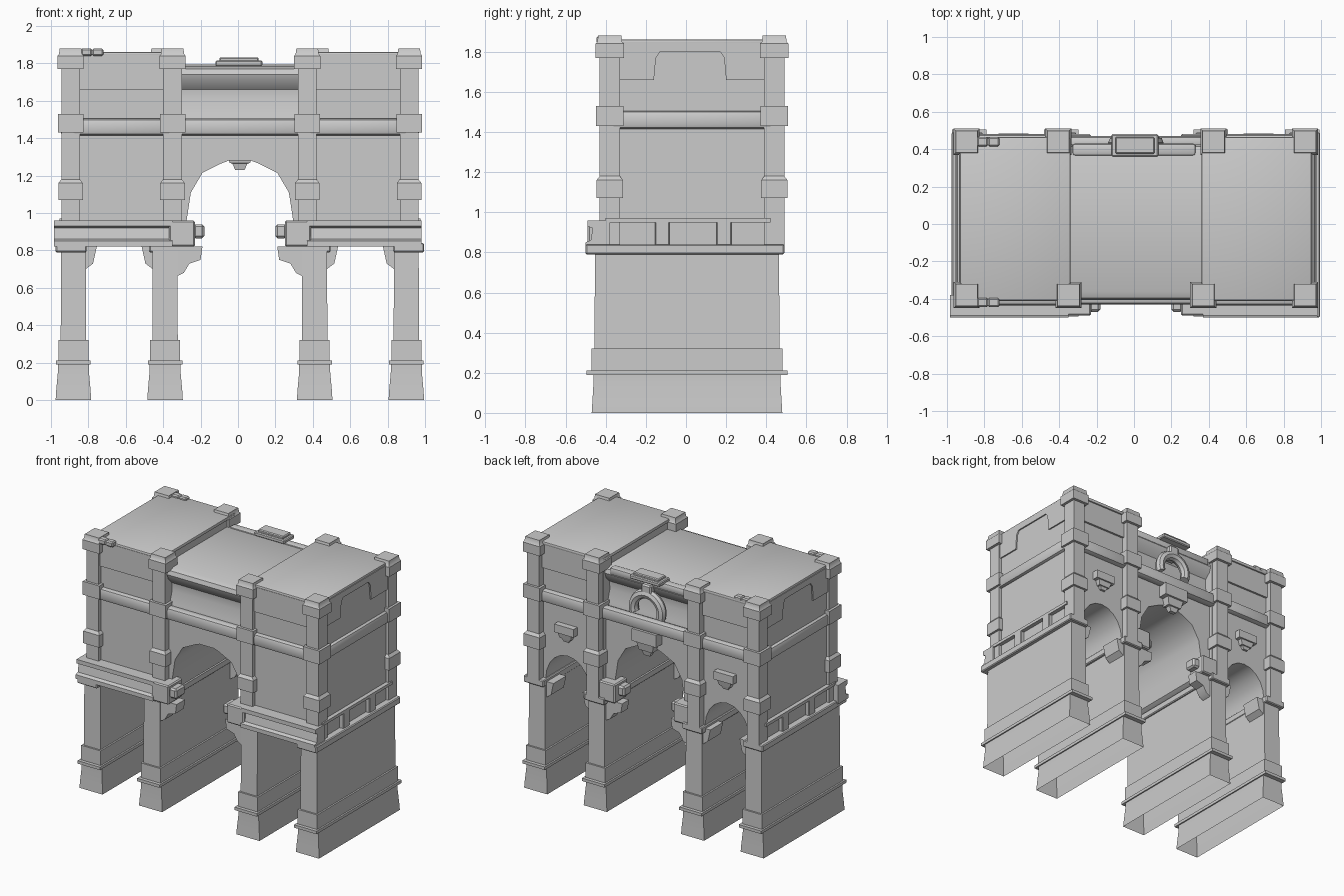
import bpy, bmesh, math
from mathutils import Vector

if "Cube" in bpy.data.objects:
    bpy.data.objects.remove(bpy.data.objects["Cube"], do_unlink=True)

stone = bpy.data.materials.new("grey_stone")
stone.use_nodes = True
COLOUR = (0.6, 0.6, 0.6, 1)
stone.diffuse_color = COLOUR
stone.node_tree.nodes["Principled BSDF"].inputs["Base Color"].default_value = COLOUR
parts = []
CX = 0.01


def finish(name, bm, bevel=0, segments=1):
    bmesh.ops.recalc_face_normals(bm, faces=bm.faces)
    if bevel:
        bmesh.ops.bevel(bm, geom=bm.edges[:], offset=bevel, segments=segments,
                        profile=0.5, affect='EDGES')
    mesh = bpy.data.meshes.new(name)
    bm.to_mesh(mesh)
    bm.free()
    mesh.materials.append(stone)
    ob = bpy.data.objects.new(name, mesh)
    bpy.context.collection.objects.link(ob)
    parts.append(ob)


def prism(name, pts, axis, a, b, bevel=0, segments=1):
    """Extrude an outline along x (outline in y,z) or along y (outline in x,z)."""
    bm = bmesh.new()
    place = (lambda p, d: (d, p[0], p[1])) if axis == 'x' else (lambda p, d: (p[0], d, p[1]))
    lo = [bm.verts.new(place(p, a)) for p in pts]
    hi = [bm.verts.new(place(p, b)) for p in pts]
    n = len(pts)
    caps = [bm.faces.new(lo), bm.faces.new(hi)]
    for i in range(n):
        bm.faces.new((lo[i], lo[(i + 1) % n], hi[(i + 1) % n], hi[i]))
    if n > 4:
        for cap in caps:
            cap.normal_update()
        bmesh.ops.triangulate(bm, faces=caps)
    finish(name, bm, bevel, segments)


def box(name, x, y, z, bevel=0, segments=1):
    x0, x1 = sorted(x)
    prism(name, [(x0, z[0]), (x1, z[0]), (x1, z[1]), (x0, z[1])], 'y', *y, bevel, segments)


def stack(name, cx, cy, rings, open_bottom=False):
    """Rectangular rings (z, half x, half y) joined from bottom to top."""
    bm = bmesh.new()
    loops = [[bm.verts.new((cx + sx * hx, cy + sy * hy, z))
              for sx, sy in ((-1, -1), (1, -1), (1, 1), (-1, 1))] for z, hx, hy in rings]
    if not open_bottom:
        bm.faces.new(loops[0])
    bm.faces.new(loops[-1])
    for a, b in zip(loops, loops[1:]):
        for i in range(4):
            j = (i + 1) % 4
            bm.faces.new((a[i], a[j], b[j], b[i]))
    finish(name, bm)


LEG = [(0, .095, .475), (.05, .092, .472), (.15, .083, .466), (.19, .083, .466), (.19, .092, .5),
       (.212, .092, .5), (.212, .08, .475), (.32, .08, .475), (.32, .068, .462), (.8, .066, .458)]
PILLAR = [(.82, .05, .05), (1.07, .05, .05), (1.07, .066, .066), (1.16, .066, .066),
          (1.18, .05, .05), (1.43, .05, .05), (1.43, .068, .068), (1.53, .068, .068),
          (1.53, .05, .05), (1.77, .05, .05), (1.77, .07, .07), (1.84, .07, .07),
          (1.85, .062, .062), (1.88, .058, .058)]
KEYSTONE = [(0, .25, .3), (.18, .4, .45), (.2, .55, .6), (.5, .7, .8), (.52, 1, 1), (1, 1, 1)]


def keystone(name, x, y, z0, height, hx, hy):
    stack(name, x, y, [(z0 + k * height, a * hx, b * hy) for k, a, b in KEYSTONE])


# vault outline between a pair of legs
vault = [(.655 + .18 * math.cos(t), .84 + .21 * math.sin(t))
         for t in [math.pi * i / 10 for i in range(11)]]

for s, side in ((-1, "right"), (1, "left")):
    def X(v):
        return CX + s * v

    def span(a, b):
        return (X(a), X(b))

    # legs, hollow underneath, with their capitals
    for d, kind in ((.89, "outer"), (.40, "inner")):
        stack(f"{side}_{kind}_leg", X(d), .005, LEG, open_bottom=True)
    box(f"{side}_outer_capital", span(.82, .985), (-.5, .49), (.79, .84), .006)
    box(f"{side}_inner_capital", span(.32, .485), (-.45, .49), (.79, .84), .006)

    # tower body with a vault cut through its underside
    outline = [(.935, .82), (.935, 1.84), (.36, 1.84), (.36, .82), (.475, .82)]
    outline += vault[::-1] + [(.835, .82)]
    prism(f"{side}_tower", [(X(a), b) for a, b in outline], 'y', -.39, .44)
    box(f"{side}_tower_front_wall", span(.36, .935), (-.4, -.36), (.82, 1.84))
    box(f"{side}_tower_roof", span(.35, .94), (-.41, .465), (1.835, 1.862), .01, 2)

    # overhanging flaps around the roof
    for y0, y1, label in ((-.412, -.39, "front"), (.435, .455, "back")):
        box(f"{side}_{label}_flap", span(.40, .86), (y0, y1), (1.66, 1.845))
    flap = [(-.33, 1.845), (-.33, 1.66), (-.16, 1.66), (-.15, 1.77), (-.13, 1.8), (.17, 1.8),
            (.19, 1.77), (.2, 1.66), (.39, 1.66), (.39, 1.845)]
    prism(f"{side}_side_flap", flap, 'x', X(.93), X(.945))

    # corner pillars
    for px, py, label in ((.905, -.38, "outer_front"), (.36, -.38, "inner_front"),
                          (.905, .44, "outer_back"), (.415, .44, "inner_back")):
        stack(f"{side}_{label}_pillar", X(px), py, PILLAR)

    # horizontal rails between pillars
    box(f"{side}_front_rail", span(.36, .905), (-.435, -.36), (1.415, 1.505), .022, 2)
    box(f"{side}_back_rail", span(.41, .905), (.4, .48), (1.415, 1.505), .022, 2)
    box(f"{side}_side_rail", span(.88, .96), (-.38, .44), (1.415, 1.505), .022, 2)

    # balustrade on the outer side
    box(f"{side}_balustrade_lip", span(.92, .965), (-.4, .42), (.95, .972))
    for y in (-.118, .19):
        box(f"{side}_baluster", span(.92, .965), (y - .037, y + .037), (.835, .955), .005)

    # moulded front plinth
    far = .995 if s < 0 else .97
    plinth = [(-.38, .82), (-.5, .82), (-.5, .85), (-.475, .86), (-.465, .92),
              (-.49, .93), (-.49, .96), (-.38, .96)]
    prism(f"{side}_front_plinth", plinth, 'x', X(.36), X(far))

    # bracket blocks and corbels beside the central arch
    corbel = [(.34, .66), (.3, .68), (.27, .73), (.21, .75), (.2, .82), (.34, .82)]
    for y0, y1, label in ((-.49, -.32, "front"), (.33, .48, "back")):
        box(f"{side}_{label}_bracket", span(.24, .38), (y0, y1), (.82, .96), .008)
        box(f"{side}_{label}_bracket_tip", span(.19, .25), (y0 + .02, y1 - .04), (.865, .94), .012)
        prism(f"{side}_{label}_corbel", [(X(a), b) for a, b in corbel], 'y', y0 + .04, y1 - .03)

    # small brackets where the legs meet the vault
    for base, way in ((.825, -1), (.465, 1)):
        small = [(base, .7), (base + way * .04, .73), (base + way * .06, .82), (base, .82)]
        prism(f"{side}_vault_bracket", [(X(a), b) for a, b in small], 'y', .3, .45)

    # keystone over the back vault
    keystone(f"{side}_back_keystone", X(.655), .445, 1.16, .125, .08, .04)

# central arch spanning the towers
half = [(.36, .82), (.3, .86), (.285, .96), (.262, 1.11), (.2, 1.215), (.1, 1.265), (.06, 1.28)]
arch = [(CX + a, b) for a, b in half] + [(CX - a, b) for a, b in half[::-1]]
arch += [(CX - .37, .82), (CX - .37, 1.46), (CX + .37, 1.46), (CX + .37, .82)]
prism("central_arch", arch, 'y', -.38, .41)

# upper bridge with hollowed faces and rounded cornice
cove = [(-.38, 1.44), (-.37, 1.52), (-.345, 1.6), (-.35, 1.66), (-.39, 1.7),
        (-.405, 1.74), (-.395, 1.77), (-.36, 1.785)]
bridge = cove + [(.02 - y, z) for y, z in cove[::-1]]
prism("central_bridge", bridge, 'x', CX - .37, CX + .37)
for y0, y1, label in ((-.43, -.36, "front"), (.4, .47, "back")):
    box(f"central_{label}_rail", (CX - .4, CX + .4), (y0, y1), (1.415, 1.505), .022, 2)
box("back_roof_rail", (-.33, .33), (.365, .43), (1.74, 1.795), .015, 2)

# back plaque, keystone and hanging ring
box("roof_plaque", (-.12, .13), (.36, .48), (1.785, 1.815), .006)
box("roof_plaque_top", (-.1, .11), (.375, .465), (1.81, 1.833), .006)
keystone("central_back_keystone", CX, .43, 1.23, .19, .1, .05)

bm = bmesh.new()
steps, around = 16, 8
rings = []
for i in range(steps + 1):
    t = math.radians(-20 + 220 * i / steps)
    centre = Vector((CX + .115 * math.cos(t), .435, 1.57 + .115 * math.sin(t)))
    out = Vector((math.cos(t), 0, math.sin(t)))
    angles = [2 * math.pi * k / around for k in range(around)]
    rings.append([bm.verts.new(centre + (out * math.cos(u) + Vector((0, math.sin(u), 0))) * .034)
                  for u in angles])
for a, b in zip(rings, rings[1:]):
    for k in range(around):
        bm.faces.new((a[k], a[(k + 1) % around], b[(k + 1) % around], b[k]))
bm.faces.new(rings[0])
bm.faces.new(rings[-1])
finish("hanging_ring", bm)
box("ring_mount", (CX - .04, CX + .04), (.38, .46), (1.66, 1.76), .01)

# little roof studs
for x, y in ((-.75, -.42), (-.81, -.42), (-.75, .44), (-.81, .44)):
    box("roof_stud", (x - .03, x + .03), (y - .025, y + .025), (1.84, 1.88), .008)

bpy.ops.object.select_all(action='DESELECT')
for ob in parts:
    ob.select_set(True)
bpy.context.view_layer.objects.active = parts[0]
bpy.ops.object.shade_smooth_by_angle(angle=math.radians(35))
